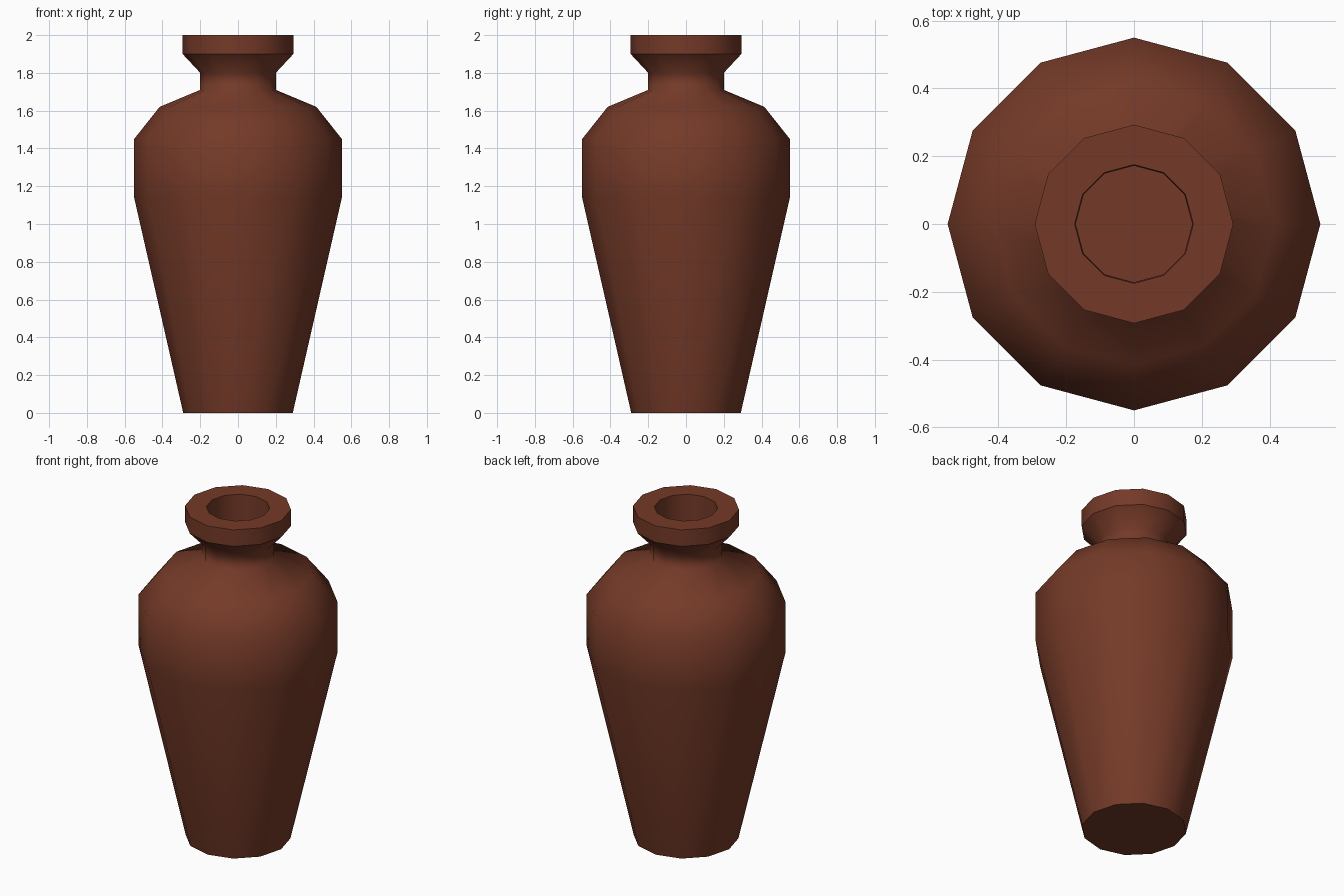
import bpy, bmesh, math

if "Cube" in bpy.data.objects:
    bpy.data.objects.remove(bpy.data.objects["Cube"])

SIDES = 12
# (radius, height, sharp ring) from the base up, over the rim and down the mouth
PROFILE = [(0.29, 0.0, True), (0.55, 1.14, False), (0.55, 1.45, False),
           (0.415, 1.62, False), (0.20, 1.71, False), (0.20, 1.80, False),
           (0.293, 1.90, True), (0.293, 2.0, True),
           (0.175, 2.0, True), (0.172, 1.71, False)]

clay = bpy.data.materials.new("brown clay")
clay.diffuse_color = (0.175, 0.042, 0.021, 1)
clay.use_nodes = True
clay.node_tree.nodes["Principled BSDF"].inputs["Base Color"].default_value = clay.diffuse_color

# Vase body: lathed profile with a closed base and an open mouth
bm = bmesh.new()
rings = []
for r, z, sharp in PROFILE:
    rings.append([bm.verts.new((r * math.cos(2 * math.pi * i / SIDES),
                                r * math.sin(2 * math.pi * i / SIDES), z))
                  for i in range(SIDES)])
for lower, upper in zip(rings, rings[1:]):
    for i in range(SIDES):
        j = (i + 1) % SIDES
        bm.faces.new((lower[i], lower[j], upper[j], upper[i]))
bm.faces.new(rings[0][::-1])

# Smooth body, crisp edges on the base and lip
for f in bm.faces:
    f.smooth = True
for ring, (r, z, sharp) in zip(rings, PROFILE):
    if sharp:
        for i in range(SIDES):
            bm.edges.get((ring[i], ring[(i + 1) % SIDES])).smooth = False

mesh = bpy.data.meshes.new("vase")
bm.to_mesh(mesh)
bm.free()
mesh.materials.append(clay)
vase = bpy.data.objects.new("vase", mesh)
bpy.context.collection.objects.link(vase)
